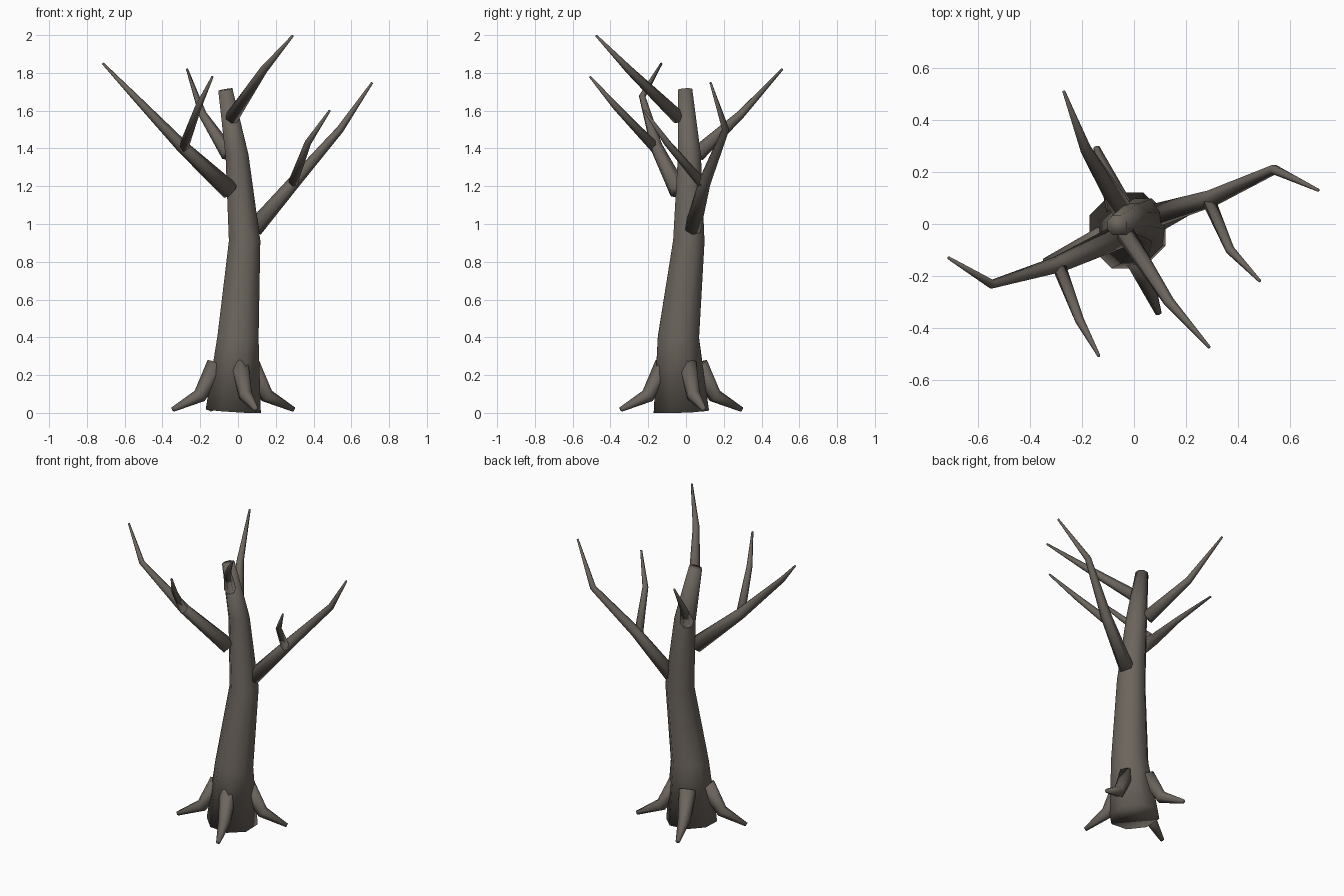
import bpy, bmesh, math
from mathutils import Vector

if "Cube" in bpy.data.objects:
    bpy.data.objects.remove(bpy.data.objects["Cube"], do_unlink=True)

bark = bpy.data.materials.new("grey_brown_bark")
bark.use_nodes = True
bark.diffuse_color = (0.15, 0.13, 0.11, 1)
bark.node_tree.nodes["Principled BSDF"].inputs["Base Color"].default_value = bark.diffuse_color


def tapered_limb(name, path, sides):
    """Capped, smooth tube through (x, y, z, radius) points."""
    centres = [Vector(p[:3]) for p in path]
    last = len(path) - 1
    bm = bmesh.new()
    rings = []
    for i, c in enumerate(centres):
        along = Vector()
        if i > 0:
            along += (c - centres[i - 1]).normalized()
        if i < last:
            along += (centres[i + 1] - c).normalized()
        along.normalize()
        # Rings share one reference axis so the tube does not twist
        total = centres[-1] - centres[0]
        ref = Vector((0, 1, 0)) if abs(total.x) > abs(total.y) else Vector((1, 0, 0))
        u = (ref - along * ref.dot(along)).normalized()
        v = along.cross(u)
        ring = []
        for s in range(sides):
            a = math.tau * (s + 0.5) / sides
            ring.append(bm.verts.new(c + (u * math.cos(a) + v * math.sin(a)) * path[i][3]))
        rings.append(ring)
    for low, high in zip(rings, rings[1:]):
        for s in range(sides):
            t = (s + 1) % sides
            bm.faces.new((low[s], low[t], high[t], high[s]))
    bm.faces.new(rings[0][::-1])
    bm.faces.new(rings[-1])
    bmesh.ops.recalc_face_normals(bm, faces=bm.faces)
    for f in bm.faces:
        f.smooth = True
    mesh = bpy.data.meshes.new(name)
    bm.to_mesh(mesh)
    bm.free()
    mesh.materials.append(bark)
    obj = bpy.data.objects.new(name, mesh)
    bpy.context.collection.objects.link(obj)
    return obj


# Leaning trunk
tapered_limb("trunk", [(-.025, -.025, .01, .158), (0, -.04, .4, .118), (.035, .015, .91, .09),
                       (-.005, .018, 1.36, .066), (-.067, -.005, 1.712, .041)], 8)

# Branches and the twigs that fork from them
limbs = {
    "left_branch": [(.085, .035, .975, .047), (.3, .1, 1.225, .034),
                    (.54, .21, 1.5, .02), (.71, .13, 1.748, .006)],
    "left_twig": [(.29, .085, 1.215, .027), (.37, -.1, 1.43, .018), (.485, -.22, 1.6, .006)],
    "right_branch": [(-.04, -.04, 1.175, .05), (-.29, -.155, 1.405, .034),
                     (-.548, -.232, 1.675, .018), (-.715, -.13, 1.85, .006)],
    "right_twig": [(-.29, -.16, 1.4, .028), (-.21, -.37, 1.62, .018), (-.135, -.508, 1.78, .006)],
    "front_branch": [(-.035, -.035, 1.56, .037), (.135, -.3, 1.815, .021), (.29, -.475, 1.997, .006)],
    "back_branch": [(-.05, .06, 1.37, .042), (-.187, .29, 1.58, .022), (-.27, .51, 1.82, .006)],
}
for name, path in limbs.items():
    tapered_limb(name, path, 6)

# Four roots around the base: distance out, height, radius
root_profile = [(.095, .255, .053), (.19, .09, .038), (.342, .018, .013)]
for i, name in enumerate(["left_root", "back_root", "right_root", "front_root"]):
    a = math.atan2(.12, .32) + i * math.pi / 2
    tapered_limb(name, [(-.025 + d * math.cos(a), -.025 + d * math.sin(a), z, r)
                        for d, z, r in root_profile], 6)
